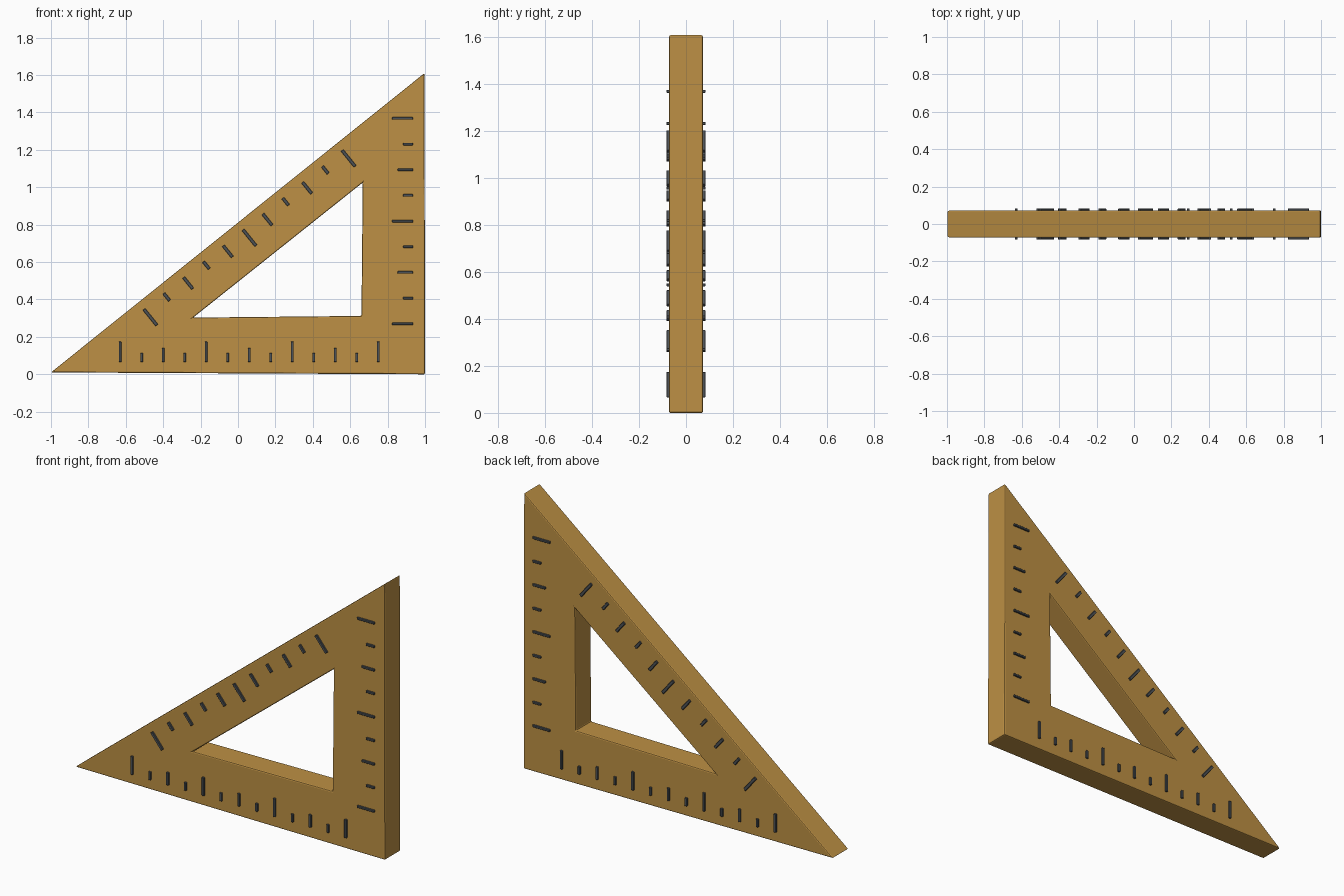
import bpy, bmesh
from mathutils import Vector

if "Cube" in bpy.data.objects:
    bpy.data.objects.remove(bpy.data.objects["Cube"])

HALF = 0.073      # half thickness of the plate
MARK = 0.083      # height of the mark faces from the centre plane


def material(name, color):
    m = bpy.data.materials.new(name)
    m.diffuse_color = (*color, 1)
    m.use_nodes = True
    m.node_tree.nodes["Principled BSDF"].inputs["Base Color"].default_value = m.diffuse_color
    return m


def add_object(name, bm, mat):
    bmesh.ops.recalc_face_normals(bm, faces=bm.faces)
    me = bpy.data.meshes.new(name)
    bm.to_mesh(me)
    bm.free()
    me.materials.append(mat)
    ob = bpy.data.objects.new(name, me)
    bpy.context.collection.objects.link(ob)
    return ob


def bevel(ob, width, segments):
    b = ob.modifiers.new("edge_round", 'BEVEL')
    b.width, b.segments = width, segments
    b.limit_method = 'ANGLE'


wood = material("wood", (0.51, 0.28, 0.058))
ink = material("dark_grey", (0.075, 0.085, 0.095))

# Triangular plate with a triangular opening
outer = [(-1.0, 0.01), (1.0, 0.0), (0.997, 1.61)]
inner = [(-0.24, 0.303), (0.66, 0.312), (0.667, 1.025)]
bm = bmesh.new()
of, inf, ob_, ib = [[bm.verts.new((x, y, z)) for x, z in loop]
                    for y in (-HALF, HALF) for loop in (outer, inner)]
for i in range(3):
    j = (i + 1) % 3
    bm.faces.new((of[i], of[j], inf[j], inf[i]))
    bm.faces.new((ob_[i], ib[i], ib[j], ob_[j]))
    bm.faces.new((of[i], ob_[i], ob_[j], of[j]))
    bm.faces.new((inf[i], inf[j], ib[j], ib[i]))
plate = add_object("triangle_plate", bm, wood)
bevel(plate, 0.007, 2)


def scale_marks(name, start, end, count, direction, major, width, lengths):
    """Row of raised bars from start to end, on both faces of the plate."""
    start, end = Vector(start), Vector(end)
    d = Vector(direction).normalized()
    side = Vector((-d.y, d.x)) * width / 2
    bm = bmesh.new()
    for i in range(count):
        p = start.lerp(end, i / (count - 1))
        kind = 0 if i % major == 0 else (1 if (i % 2 == 0) else 2)
        q = p + d * lengths[kind]
        corners = (p - side, q - side, q + side, p + side)
        lo, hi = [[bm.verts.new((c.x, y, c.y)) for c in corners]
                  for y in (-HALF + 0.005, -MARK)]
        bm.faces.new(lo)
        bm.faces.new(hi)
        for k in range(4):
            n = (k + 1) % 4
            bm.faces.new((lo[k], lo[n], hi[n], hi[k]))
    ob = add_object(name, bm, ink)
    m = ob.modifiers.new("both_faces", 'MIRROR')
    m.use_axis = (False, True, False)
    bevel(ob, 0.002, 1)


# Graduations along the three edges
scale_marks("base_scale_marks", (-0.63, 0.066), (0.75, 0.066), 13,
            (0, 1), 4, 0.015, (0.108, 0.075, 0.048))
scale_marks("upright_scale_marks", (0.936, 0.27), (0.936, 1.368), 9,
            (-1, 0), 4, 0.013, (0.112, 0.082, 0.053))


# Sloping edge: alternate marks are longer, with long ones every fifth
scale_marks("slope_scale_marks", (-0.503, 0.348), (0.557, 1.197), 11,
            (0.63, -0.78), 5, 0.017, (0.11, 0.078, 0.05))
